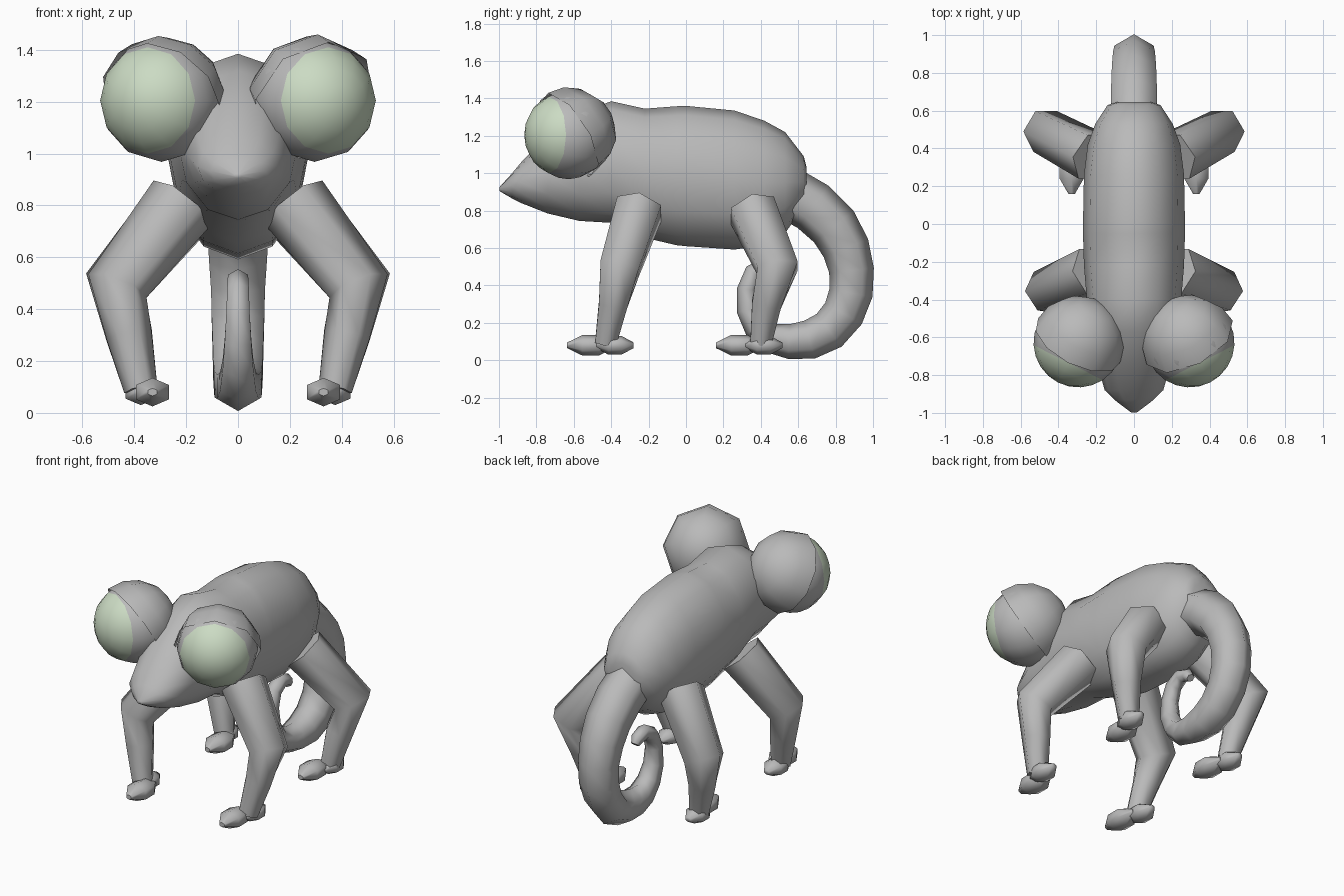
import bpy, bmesh, math
from mathutils import Vector

if "Cube" in bpy.data.objects:
    bpy.data.objects.remove(bpy.data.objects["Cube"])


def material(name, rgb):
    m = bpy.data.materials.new(name)
    m.diffuse_color = (*rgb, 1)
    m.use_nodes = True
    m.node_tree.nodes["Principled BSDF"].inputs["Base Color"].default_value = m.diffuse_color
    return m


GREY = material("skin grey", (0.49, 0.49, 0.49))
GREEN = material("iris green", (0.60, 0.71, 0.55))


def finish(name, bm, mats=(GREY,), angle=65):
    bmesh.ops.recalc_face_normals(bm, faces=bm.faces)
    me = bpy.data.meshes.new(name)
    bm.to_mesh(me)
    bm.free()
    for m in mats:
        me.materials.append(m)
    ob = bpy.data.objects.new(name, me)
    bpy.context.collection.objects.link(ob)
    bpy.ops.object.select_all(action='DESELECT')
    ob.select_set(True)
    bpy.context.view_layer.objects.active = ob
    bpy.ops.object.shade_smooth_by_angle(angle=math.radians(angle))
    return ob


def loft(name, rings):
    """Skin a list of equal-length point rings and cap both ends."""
    bm = bmesh.new()
    rows = [[bm.verts.new(p) for p in ring] for ring in rings]
    n = len(rows[0])
    for a, b in zip(rows, rows[1:]):
        for i in range(n):
            j = (i + 1) % n
            bm.faces.new((a[i], a[j], b[j], b[i]))
    bm.faces.new(rows[0])
    bm.faces.new(rows[-1])
    return finish(name, bm)


def tube(name, path, sides=6, side_dir=(1, 0, 0)):
    """Tapered tube through (x, y, z, radius) points."""
    pts = [Vector(p[:3]) for p in path]
    rings = []
    for i, p in enumerate(pts):
        t = (pts[min(i + 1, len(pts) - 1)] - pts[max(i - 1, 0)]).normalized()
        u = Vector(side_dir)
        u = (u - t * u.dot(t)).normalized()
        v = t.cross(u)
        r = path[i][3]
        rings.append([p + r * (v * math.cos(a) + u * math.sin(a))
                      for a in (2 * math.pi * k / sides for k in range(sides))])
    return loft(name, rings)


# Body and head: y, bottom z, top z, half width
profile = [(-0.998, 0.905, 0.925, 0.015), (-0.93, 0.865, 1.0, 0.105),
           (-0.88, 0.84, 1.06, 0.155), (-0.74, 0.785, 1.20, 0.195),
           (-0.57, 0.745, 1.32, 0.23), (-0.40, 0.735, 1.385, 0.25),
           (-0.22, 0.655, 1.345, 0.265), (-0.05, 0.615, 1.358, 0.27),
           (0.0, 0.61, 1.36, 0.27), (0.26, 0.592, 1.335, 0.265),
           (0.42, 0.615, 1.28, 0.245), (0.53, 0.68, 1.22, 0.205),
           (0.63, 0.82, 1.09, 0.14), (0.645, 0.88, 1.03, 0.09)]
body = []
for y, zb, zt, w in profile:
    body.append([(w * math.sin(a), y, (zb + zt) / 2 + (zt - zb) / 2 * math.cos(a))
                 for a in (2 * math.pi * k / 12 for k in range(12))])
loft("body", body)

# Curled tail: y, z, radius
tail = [(0.54, 0.90, 0.14), (0.68, 0.82, 0.14), (0.79, 0.715, 0.135),
        (0.855, 0.60, 0.128), (0.885, 0.48, 0.12), (0.882, 0.36, 0.117),
        (0.842, 0.25, 0.113), (0.765, 0.16, 0.11), (0.66, 0.11, 0.105),
        (0.55, 0.10, 0.093), (0.45, 0.12, 0.08), (0.375, 0.18, 0.069),
        (0.33, 0.27, 0.06), (0.325, 0.38, 0.052), (0.36, 0.47, 0.048),
        (0.43, 0.51, 0.045), (0.49, 0.49, 0.04), (0.515, 0.46, 0.025)]
tube("tail", [(0, y, z, r) for y, z, r in tail])


def toe(name, x, y, z, half, thick):
    """Flattened faceted spindle lying along y."""
    ob = tube(name, [(x, y - half, z, 0.015), (x, y - half * 0.35, z, thick),
                     (x, y + half * 0.35, z, thick), (x, y + half, z, 0.015)])
    for v in ob.data.vertices:
        v.co.x = x + (v.co.x - x) * 1.35


def eye(side, s, lid_sides, lid_radius):
    centre = Vector((0.295 * s, -0.628, 1.205))
    # Eyeball, with its pole at the middle of the iris
    axis = Vector((0.45 * s, -0.89, 0.0))
    bm = bmesh.new()
    bmesh.ops.create_uvsphere(bm, u_segments=12, v_segments=12, radius=0.237)
    for f in bm.faces:
        f.material_index = int(f.calc_center_median().z > 0.237 * math.cos(math.radians(60)))
    ob = finish("eyeball_" + side, bm, (GREY, GREEN))
    ob.rotation_euler = axis.to_track_quat('Z', 'Y').to_euler()
    ob.location = centre
    # Eyelid: half shell over the upper, inner and rear side
    bm = bmesh.new()
    bmesh.ops.create_uvsphere(bm, u_segments=lid_sides, v_segments=8, radius=lid_radius)
    bmesh.ops.delete(bm, geom=[v for v in bm.verts if v.co.z < -0.01], context='VERTS')
    ob = finish("eyelid_" + side, bm)
    ob.rotation_euler = Vector((-0.4 * s, 0.78, 0.48)).to_track_quat('Z', 'Y').to_euler()
    ob.location = centre


for side, s in (("left", -1), ("right", 1)):
    eye(side, s, 11 if s < 0 else 8, 0.25 if s < 0 else 0.256)
    # Legs: hip, knee, shin, ankle as x, y, z, radius
    legs = {
        "front": [(0.215, -0.25, 0.81, 0.14), (0.465, -0.355, 0.49, 0.121),
                  (0.42, -0.39, 0.30, 0.088), (0.375, -0.43, 0.09, 0.065)],
        "back": [(0.215, 0.355, 0.80, 0.14), (0.47, 0.49, 0.49, 0.125),
                 (0.42, 0.43, 0.30, 0.09), (0.375, 0.40, 0.09, 0.065)]}
    for (name, path), fy in zip(legs.items(), (-0.43, 0.365)):
        tube(f"{name}_leg_{side}", [(x * s, y, z, r) for x, y, z, r in path],
             side_dir=(0, 1, 0))
        toe(f"{name}_foot_inner_{side}", 0.33 * s, fy - 0.08, 0.08, 0.125, 0.055)
        toe(f"{name}_foot_outer_{side}", 0.375 * s, fy + 0.05, 0.08, 0.1, 0.05)
